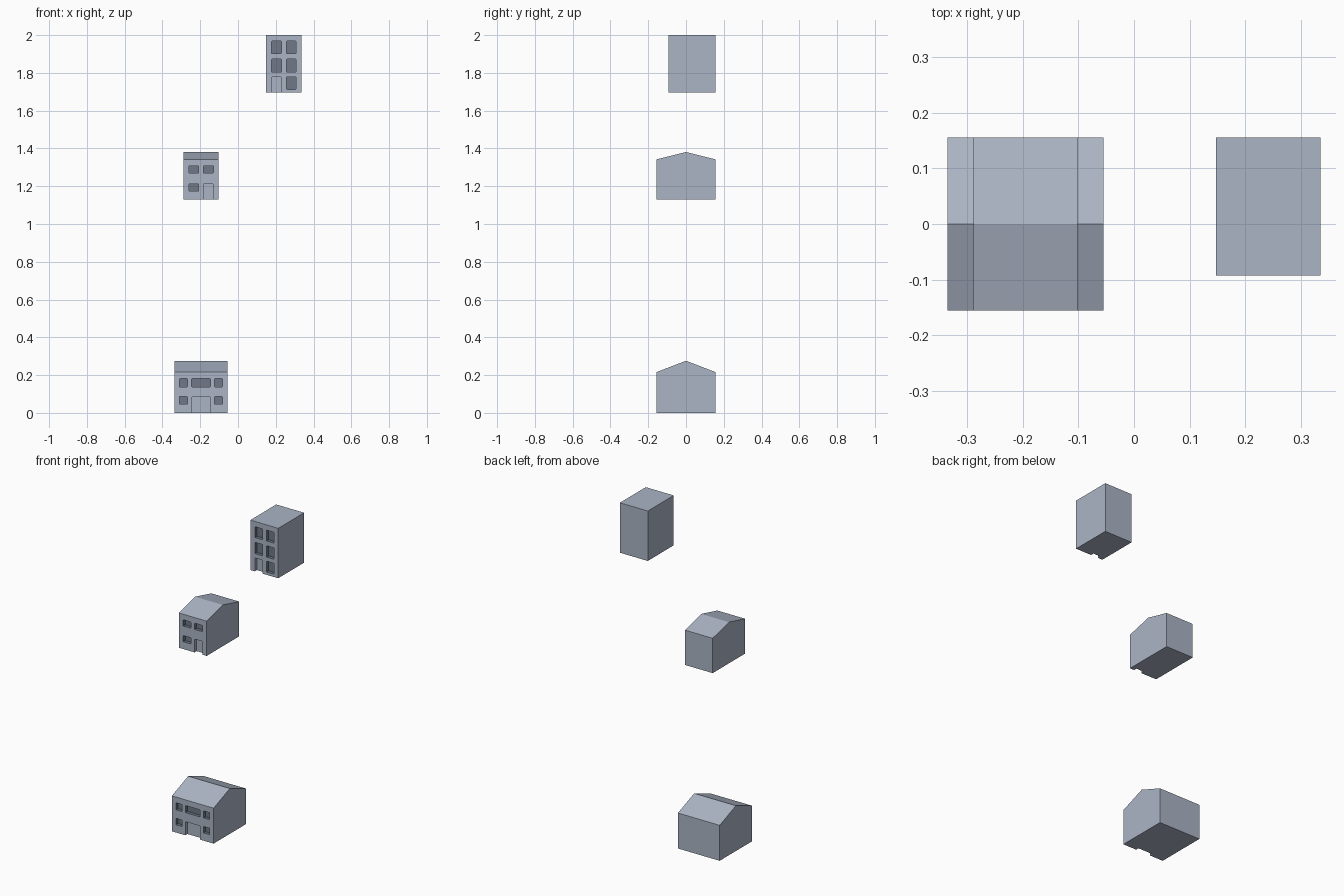
import bpy, bmesh

if "Cube" in bpy.data.objects:
    bpy.data.objects.remove(bpy.data.objects["Cube"])

DEPTH = 0.02   # how far doors and windows are recessed


def material(name, rgb):
    m = bpy.data.materials.new(name)
    m.diffuse_color = (*rgb, 1)
    m.use_nodes = True
    m.node_tree.nodes["Principled BSDF"].inputs["Base Color"].default_value = m.diffuse_color
    return m


WALL = material("wall", (0.41, 0.46, 0.56))
GLASS = material("window", (0.16, 0.19, 0.24))


def extrude_profile(name, pts, axis, a, b, slot=0):
    """Prism: closed 2D profile swept along x (pts are y,z) or y (pts are x,z)."""
    bm = bmesh.new()
    vs = [bm.verts.new((a, p, z) if axis == 'x' else (p, a, z)) for p, z in pts]
    face = bm.faces.new(vs)
    new = bmesh.ops.extrude_face_region(bm, geom=[face])['geom']
    move = (b - a, 0, 0) if axis == 'x' else (0, b - a, 0)
    bmesh.ops.translate(bm, vec=move, verts=[g for g in new if isinstance(g, bmesh.types.BMVert)])
    bmesh.ops.recalc_face_normals(bm, faces=bm.faces)
    for f in bm.faces:
        f.material_index = slot
    me = bpy.data.meshes.new(name)
    me.materials.append(WALL)
    me.materials.append(GLASS)
    bm.to_mesh(me)
    bm.free()
    ob = bpy.data.objects.new(name, me)
    bpy.context.collection.objects.link(ob)
    return ob


def recess(body, front, x0, x1, z0, z1, slot=1):
    """Cut a softly cornered opening into the front wall."""
    c = 0.002
    pts = [(x0 + c, z0), (x1 - c, z0), (x1, z0 + c), (x1, z1 - c),
           (x1 - c, z1), (x0 + c, z1), (x0, z1 - c), (x0, z0 + c)]
    cutter = extrude_profile("opening_cutter", pts, 'y', front - 0.02, front + DEPTH, slot)
    cutter.hide_render = True
    mod = body.modifiers.new("opening", 'BOOLEAN')
    mod.operation = 'DIFFERENCE'
    mod.solver = 'EXACT'
    mod.object = cutter
    bpy.context.view_layer.objects.active = body
    bpy.ops.object.modifier_apply(modifier=mod.name)
    bpy.data.objects.remove(cutter)


def building(name, x0, x1, front, back, base, eave, ridge, windows, door):
    pts = [(front, base), (back, base), (back, eave)]
    if ridge > eave:
        pts.append(((front + back) / 2, ridge))
    pts.append((front, eave))
    body = extrude_profile(name, pts, 'x', x0, x1)
    for w in windows:
        recess(body, front, *w)
    dx0, dx1, top = door
    recess(body, front, dx0, dx1, base - 0.03, top, 0)   # door runs out through the base


# wide gabled house
cols = [(-0.310, -0.268), (-0.124, -0.082)]
wins = [(*c, *r) for c in cols for r in [(0.047, 0.086), (0.138, 0.181)]]
wins.append((-0.246, -0.146, 0.138, 0.181))
building("wide_house", -0.336, -0.055, -0.156, 0.156, 0, 0.216, 0.276,
         wins, (-0.246, -0.146, 0.083))

# narrow gabled house
left, right = (-0.260, -0.209), (-0.183, -0.131)
low, high = (1.174, 1.212), (1.27, 1.308)
building("narrow_house", -0.289, -0.102, -0.156, 0.156, 1.130, 1.342, 1.381,
         [(*left, *low), (*left, *high), (*right, *high)], (*right, 1.211))

# flat-roofed tower block
left, right = (0.178, 0.229), (0.257, 0.306)
rows = [(1.713, 1.779), (1.804, 1.873), (1.902, 1.968)]
wins = [(*right, *r) for r in rows] + [(*left, *r) for r in rows[1:]]
building("flat_roof_block", 0.148, 0.336, -0.093, 0.156, 1.696, 2.0, 2.0,
         wins, (*left, 1.778))
